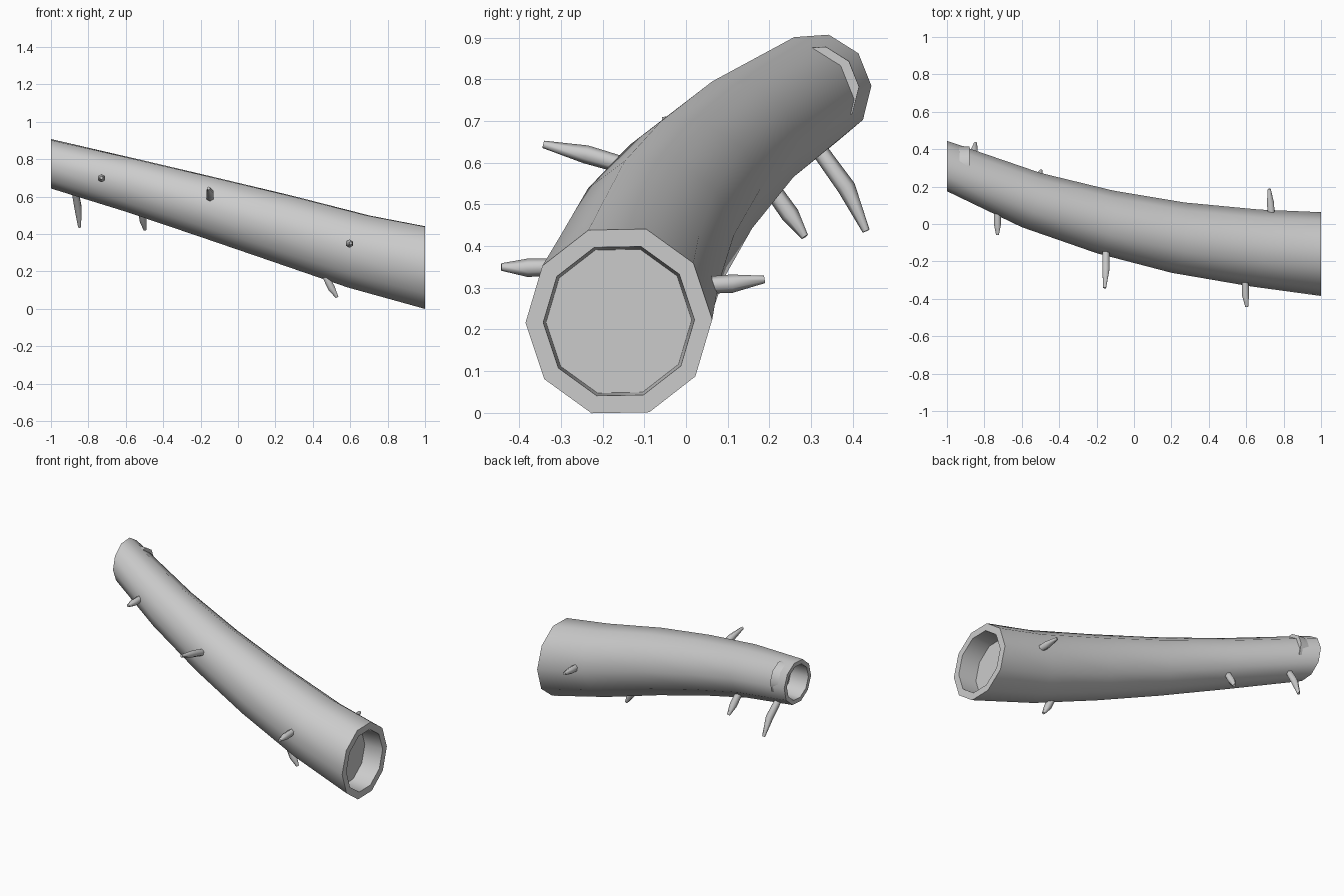
import bpy, bmesh, math
from mathutils import Vector

if "Cube" in bpy.data.objects:
    bpy.data.objects.remove(bpy.data.objects["Cube"])

SIDES = 10


def finish(bm, name, angle):
    bmesh.ops.recalc_face_normals(bm, faces=bm.faces)
    me = bpy.data.meshes.new(name)
    bm.to_mesh(me)
    bm.free()
    ob = bpy.data.objects.new(name, me)
    bpy.context.collection.objects.link(ob)
    bpy.ops.object.select_all(action='DESELECT')
    ob.select_set(True)
    bpy.context.view_layer.objects.active = ob
    bpy.ops.object.shade_smooth_by_angle(angle=math.radians(angle))
    return ob


def loft(bm, rings):
    loops = [[bm.verts.new(p) for p in r] for r in rings]
    for a, b in zip(loops, loops[1:]):
        for i in range(len(a)):
            j = (i + 1) % len(a)
            bm.faces.new((a[i], a[j], b[j], b[i]))
    bm.faces.new(loops[0])
    bm.faces.new(loops[-1])


# Hollow log: vertical slices (x, y, z, radius y, radius z)
slices = [(-1, .31, .775, .135, .136), (-.55, .128, .655, .163, .155),
          (-.155, .011, .542, .179, .177), (.235, -.073, .429, .194, .199),
          (.645, -.128, .306, .208, .217), (1, -.161, .22, .224, .231)]


def ring(k, scale=1, dx=0):
    x, y, z, ry, rz = slices[k]
    last = len(slices) - 1
    t = (Vector(slices[min(k + 1, last)][:3]) - Vector(slices[max(k - 1, 0)][:3])).normalized()
    pts = []
    for i in range(SIDES):
        a = math.tau * i / SIDES + math.radians(4 - 0.6 * k)
        d = Vector((0, ry * scale * math.cos(a), rz * scale * math.sin(a)))
        if 0 < k < last:                       # middle rings sit square to the log axis
            d -= t * d.dot(t)
        pts.append(Vector((x + dx, y, z)) + d)
    return pts


bm = bmesh.new()
loft(bm, [ring(0, .78, .12), ring(0, .8)] + [ring(k) for k in range(6)]
     + [ring(5, .81), ring(5, .78, -.12)])
finish(bm, "hollow_log", 42)

# Twig stubs: base, middle and tip points
stubs = [
    [(-.73, .08, .70), (-.73, .0, .698), (-.73, -.058, .70)],
    [(-.15, -.12, .585), (-.15, -.24, .62), (-.157, -.342, .644)],
    [(.595, -.29, .35), (.596, -.38, .348), (.603, -.443, .35)],
    [(.735, .03, .305), (.73, .11, .31), (.723, .188, .32)],
    [(-.872, .32, .63), (-.855, .385, .54), (-.847, .432, .436)],
    [(-.52, .19, .56), (-.507, .25, .475), (-.497, .285, .422)],
    [(.46, -.16, .19), (.50, -.16, .11), (.53, -.16, .06)],
]
for n, path in enumerate(stubs, 1):
    p = [Vector(q) for q in path]
    bm = bmesh.new()
    rings = []
    for k, r in enumerate((.02, .022, .009)):
        t = (p[min(k + 1, 2)] - p[max(k - 1, 0)]).normalized()
        u = t.cross(Vector((1, 0, 0))).normalized()
        v = t.cross(u)
        rings.append([p[k] + r * (u * math.cos(math.tau * i / 6) + v * math.sin(math.tau * i / 6))
                      for i in range(6)])
    loft(bm, rings)
    finish(bm, f"twig_stub_{n}", 62)
